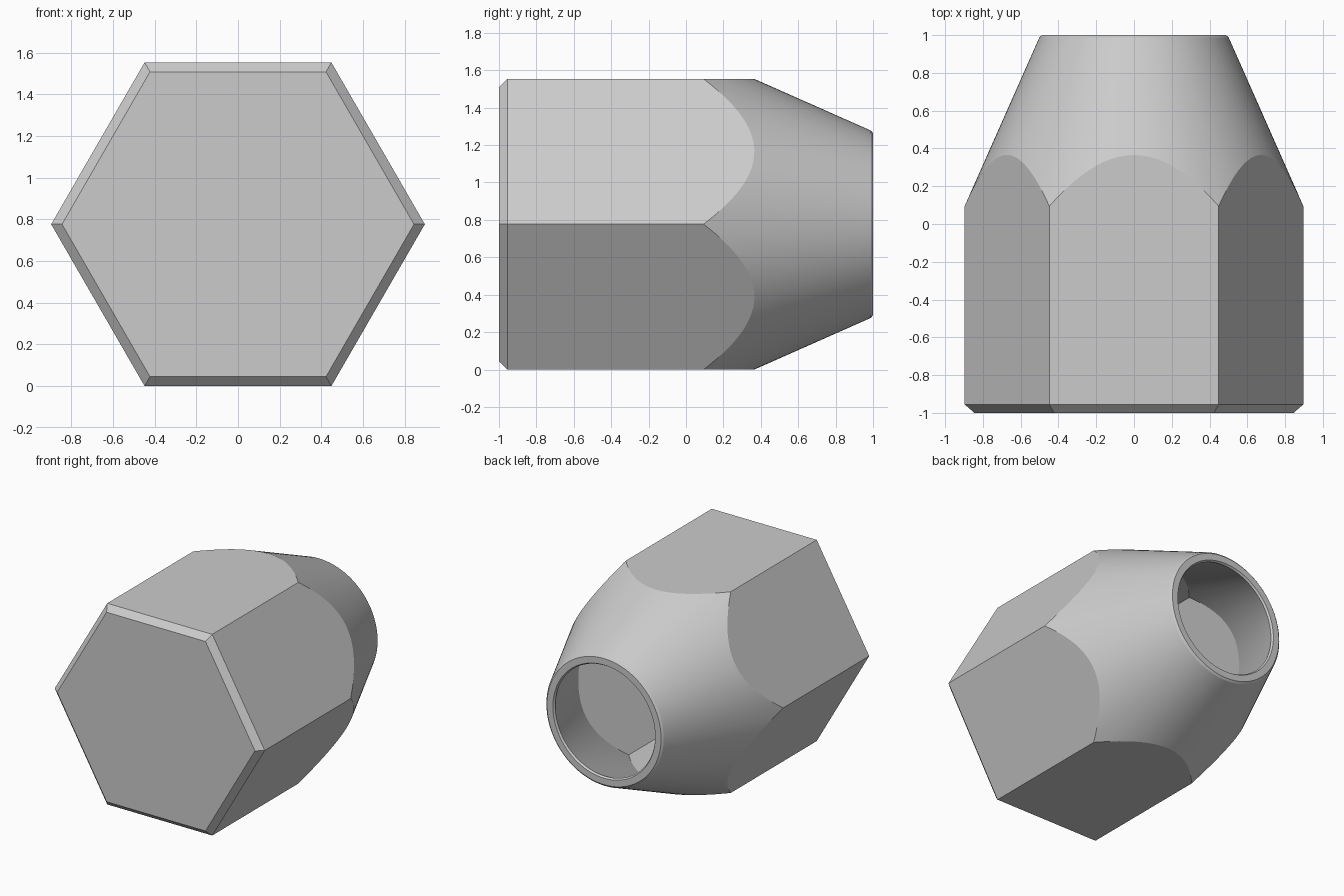
import bpy
import bmesh
from math import cos, sin, tau, radians

cube = bpy.data.objects.get("Cube")
if cube:
    bpy.data.objects.remove(cube, do_unlink=True)

grey = bpy.data.materials.new("metal grey")
grey.use_nodes = True
colour = (0.6, 0.6, 0.6, 1)
grey.diffuse_color = colour
grey.node_tree.nodes["Principled BSDF"].inputs["Base Color"].default_value = colour

HEX_R = 0.897              # hexagon corner radius
AXIS_Z = HEX_R * 0.866     # height of the long axis
WALL = 0.075               # radial wall thickness
SLOPE = 0.443              # taper of the conical end


def cone_r(y):
    return 0.89 - SLOPE * (y - 0.11)


def lathe(name, sides, rings):
    """Closed solid along y from (y, radius) rings."""
    bm = bmesh.new()
    loops = [[bm.verts.new((r * cos(tau * i / sides), y, AXIS_Z + r * sin(tau * i / sides)))
              for i in range(sides)] for y, r in rings]
    for a, b in zip(loops, loops[1:]):
        for i in range(sides):
            j = (i + 1) % sides
            bm.faces.new((a[i], a[j], b[j], b[i]))
    bm.faces.new(loops[0])
    bm.faces.new(loops[-1])
    bmesh.ops.recalc_face_normals(bm, faces=bm.faces)
    mesh = bpy.data.meshes.new(name)
    bm.to_mesh(mesh)
    bm.free()
    mesh.materials.append(grey)
    ob = bpy.data.objects.new(name, mesh)
    bpy.context.collection.objects.link(ob)
    return ob


def combine(ob, other, operation):
    """Apply a boolean and discard the second solid."""
    mod = ob.modifiers.new("combine", "BOOLEAN")
    mod.operation = operation
    mod.solver = "EXACT"
    mod.object = other
    bpy.context.view_layer.objects.active = ob
    bpy.ops.object.modifier_apply(modifier=mod.name)
    bpy.data.objects.remove(other, do_unlink=True)


# Outer body: chamfered hexagonal bar turned down to a cone
body = lathe("hex_cap", 6, [(-1, HEX_R - 0.052), (-0.955, HEX_R), (1.2, HEX_R)])
taper = lathe("taper", 128, [(-1.2, cone_r(-1.2)), (0.988, cone_r(0.988)), (1, 0.487)])
combine(body, taper, "INTERSECT")

# Cavity: the same shape, one wall thickness smaller, open at the back
hex_in = HEX_R - WALL * 1.15
cavity = lathe("cavity", 6, [(-0.93, hex_in), (1.2, hex_in)])
bore = lathe("bore", 128, [(-1.2, cone_r(-1.2) - WALL), (0.985, cone_r(0.985) - WALL),
                           (1, 0.437), (1.1, 0.437)])
combine(cavity, bore, "INTERSECT")
combine(body, cavity, "DIFFERENCE")

# Smooth cone, crisp flats
bpy.ops.object.select_all(action="DESELECT")
body.select_set(True)
bpy.context.view_layer.objects.active = body
bpy.ops.object.shade_smooth_by_angle(angle=radians(18))
